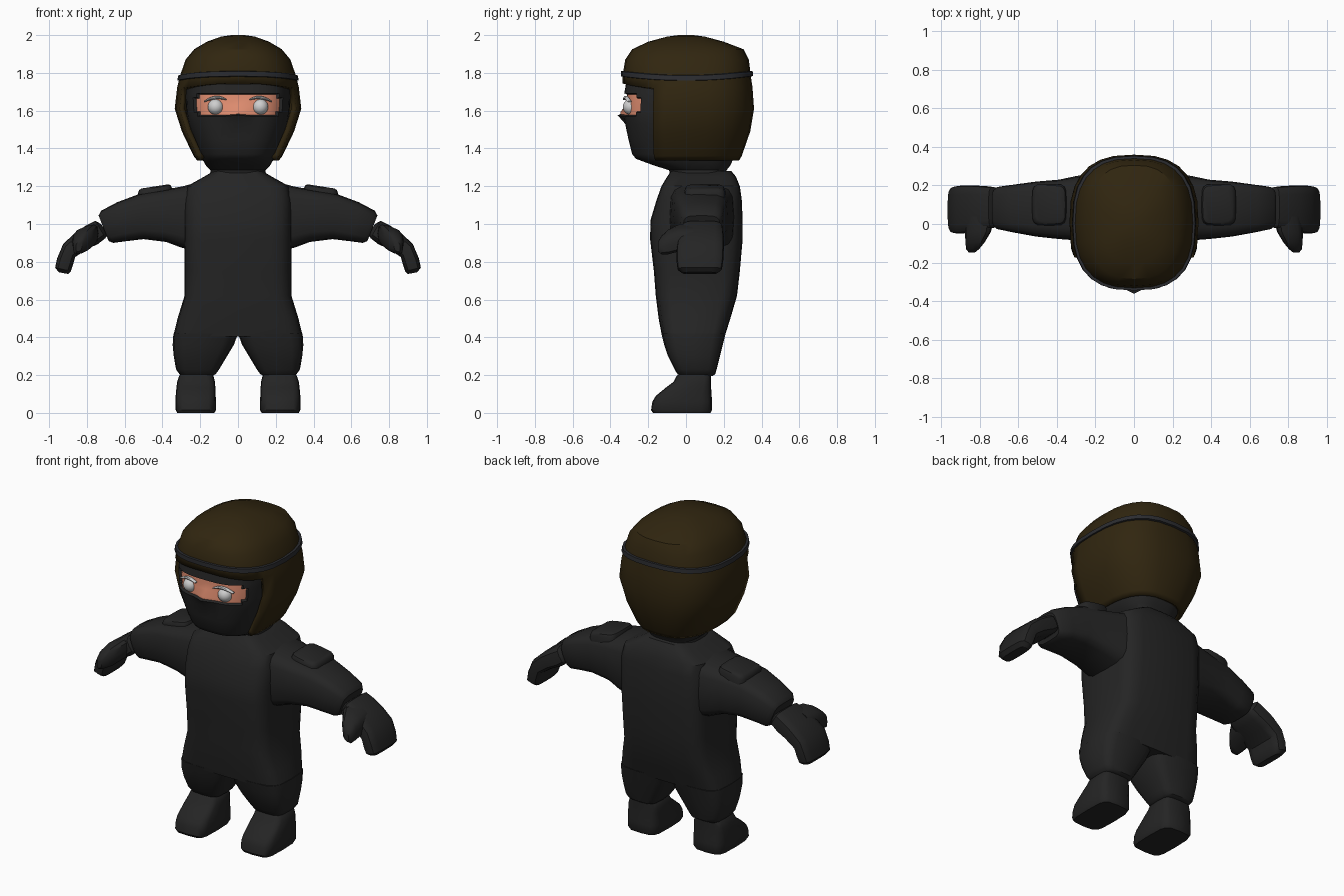
import bpy, bmesh, math
from mathutils import Vector


def material(name, rgb):
    m = bpy.data.materials.new(name)
    m.diffuse_color = (*rgb, 1)
    return m


BLACK = material("suit_black", (0.018, 0.018, 0.018))
BROWN = material("helmet_brown", (0.03, 0.019, 0.005))
BAND = material("strap_grey", (0.024, 0.025, 0.029))
SKIN = material("skin", (0.78, 0.28, 0.17))
WHITE = material("eye_white", (0.62, 0.62, 0.62))


def level(z, x0, x1, y0, y1):
    """Horizontal ring: centre and two half axes."""
    return (Vector(((x0 + x1) / 2, (y0 + y1) / 2, z)),
            Vector(((x1 - x0) / 2, 0, 0)), Vector((0, (y1 - y0) / 2, 0)))


def mid(z, w, y0, y1):
    return level(z, -w, w, y0, y1)


def slanted(xt, zt, xb, zb, y0, y1):
    """Upright limb ring through a top and a bottom point."""
    y = (y0 + y1) / 2
    t, b = Vector((xt, y, zt)), Vector((xb, y, zb))
    return (t + b) / 2, Vector((0, (y1 - y0) / 2, 0)), (t - b) / 2


def power(v, e):
    return math.copysign(abs(v) ** e, v) if abs(v) > 1e-6 else 0.0


def loft_mesh(rings, n, p, cap_start=True, cap_end=True):
    bm = bmesh.new()
    e = 2 / p
    loops = []
    for c, u, v in rings:
        loops.append([bm.verts.new(c + u * power(math.cos(a), e) + v * power(math.sin(a), e))
                      for a in (2 * math.pi * i / n for i in range(n))])
    for a, b in zip(loops, loops[1:]):
        for i in range(n):
            j = (i + 1) % n
            bm.faces.new((a[i], a[j], b[j], b[i]))
    if cap_start:
        bm.faces.new(loops[0][::-1])
    if cap_end:
        bm.faces.new(loops[-1])
    bmesh.ops.recalc_face_normals(bm, faces=bm.faces[:])
    return bm


def finish(name, bm, mats, mirror=False, angle=35):
    me = bpy.data.meshes.new(name)
    bm.to_mesh(me)
    bm.free()
    ob = bpy.data.objects.new(name, me)
    bpy.context.collection.objects.link(ob)
    for m in mats:
        me.materials.append(m)
    bpy.ops.object.select_all(action='DESELECT')
    ob.select_set(True)
    bpy.context.view_layer.objects.active = ob
    bpy.ops.object.shade_smooth_by_angle(angle=math.radians(angle))
    if mirror:
        ob.modifiers.new("mirror", 'MIRROR').use_mirror_merge = False
    return ob


def limb(name, rings, n=16, p=4, mat=BLACK):
    return finish(name, loft_mesh(rings, n, p), [mat], mirror=True)


# Torso
finish("torso", loft_mesh([
    mid(0.405, 0.343, -0.127, 0.205), mid(0.50, 0.32, -0.145, 0.235),
    mid(0.62, 0.283, -0.16, 0.27), mid(0.75, 0.283, -0.17, 0.285),
    mid(0.92, 0.285, -0.19, 0.30), mid(1.02, 0.285, -0.188, 0.30),
    mid(1.13, 0.285, -0.155, 0.295), mid(1.20, 0.27, -0.13, 0.285),
    mid(1.25, 0.18, -0.10, 0.265), mid(1.28, 0.13, -0.08, 0.24)], 20, 5), [BLACK])

# Trouser legs
limb("trouser_leg", [
    level(0.42, 0.0, 0.342, -0.13, 0.21), level(0.36, 0.022, 0.346, -0.115, 0.195),
    level(0.30, 0.058, 0.34, -0.095, 0.18), level(0.23, 0.10, 0.328, -0.06, 0.162),
    level(0.205, 0.118, 0.31, -0.045, 0.155), level(0.195, 0.135, 0.295, -0.03, 0.14)])

# Boots
limb("boot", [
    level(0.0, 0.125, 0.322, -0.175, 0.13), level(0.015, 0.117, 0.33, -0.185, 0.138),
    level(0.06, 0.117, 0.33, -0.178, 0.138), level(0.09, 0.118, 0.33, -0.16, 0.136),
    level(0.135, 0.12, 0.326, -0.105, 0.133), level(0.165, 0.122, 0.322, -0.065, 0.132),
    level(0.195, 0.13, 0.312, -0.05, 0.132), level(0.21, 0.145, 0.30, -0.03, 0.12)], p=4.5)

# Sleeves
limb("sleeve", [
    slanted(0.20, 1.225, 0.20, 0.85, -0.09, 0.26), slanted(0.29, 1.20, 0.30, 0.875, -0.085, 0.25),
    slanted(0.40, 1.18, 0.38, 0.905, -0.078, 0.23), slanted(0.52, 1.16, 0.50, 0.92, -0.065, 0.22),
    slanted(0.64, 1.115, 0.60, 0.908, -0.045, 0.205), slanted(0.725, 1.07, 0.66, 0.90, -0.03, 0.195),
    slanted(0.738, 1.045, 0.685, 0.91, -0.015, 0.18)])

# Shoulder pads
pad = []
for z, s in ((1.135, 1.0), (1.185, 1.0), (1.2, 0.93), (1.207, 0.8)):
    pad.append((Vector((0.44, 0.10, z - 0.008)), Vector((0.09 * s, 0, -0.014 * s)), Vector((0, 0.108 * s, 0))))
limb("shoulder_pad", pad, 16, 5)

# Gloves with thumbs
limb("glove", [
    slanted(0.725, 1.0, 0.69, 0.945, 0.01, 0.165), slanted(0.755, 1.017, 0.702, 0.925, -0.02, 0.192),
    slanted(0.80, 0.995, 0.74, 0.895, -0.03, 0.197), slanted(0.86, 0.955, 0.80, 0.866, -0.04, 0.20),
    slanted(0.925, 0.895, 0.862, 0.825, -0.05, 0.20), slanted(0.957, 0.82, 0.873, 0.785, -0.05, 0.197),
    slanted(0.968, 0.77, 0.885, 0.75, -0.045, 0.19), slanted(0.95, 0.745, 0.898, 0.735, -0.02, 0.165)])
limb("thumb", [(Vector((x, y, z)), Vector((a, 0, -0.35 * a)), Vector((0, 0, b))) for x, y, z, a, b in (
    (0.80, 0.04, 0.93, 0.07, 0.06), (0.81, -0.04, 0.925, 0.068, 0.062),
    (0.825, -0.095, 0.905, 0.05, 0.06), (0.838, -0.13, 0.888, 0.034, 0.045),
    (0.842, -0.148, 0.88, 0.016, 0.025))], 12, 3)

# Masked head with a sunken eye opening
bm = loft_mesh([
    mid(1.25, 0.15, -0.08, 0.21), mid(1.285, 0.145, -0.09, 0.215), mid(1.31, 0.17, -0.17, 0.235),
    mid(1.345, 0.19, -0.265, 0.25), mid(1.37, 0.20, -0.285, 0.26), mid(1.45, 0.235, -0.305, 0.28),
    mid(1.53, 0.262, -0.322, 0.30), mid(1.57, 0.27, -0.33, 0.31), mid(1.59, 0.272, -0.33, 0.31),
    mid(1.63, 0.275, -0.33, 0.31), mid(1.67, 0.277, -0.328, 0.31), mid(1.692, 0.277, -0.327, 0.31),
    mid(1.74, 0.275, -0.318, 0.31)], 48, 3)
for v in bm.verts:
    if abs(v.co.x) < 0.03 and v.co.y < 0 and 1.55 < v.co.z < 1.6:
        v.co.y -= 0.032
        v.co.z += 0.006
opening = []
for f in bm.faces:
    c = f.calc_center_median()
    if c.y < 0 and 1.575 < c.z < 1.69:
        if abs(c.x) < (0.23 if 1.59 < c.z < 1.672 else 0.212):
            opening.append(f)
bmesh.ops.inset_region(bm, faces=opening, thickness=0.006, depth=-0.016, use_even_offset=True)
for f in opening:
    f.material_index = 1
finish("masked_head", bm, [BLACK, SKIN], angle=40)

# Eyes
bm = bmesh.new()
bmesh.ops.create_uvsphere(bm, u_segments=20, v_segments=12, radius=0.042)
for v in bm.verts:
    v.co += Vector((0.118, -0.292, 1.62))
finish("eye", bm, [WHITE], mirror=True)

# Brows
brow = []
for i in range(7):
    t = i / 6
    x = 0.06 + 0.12 * t
    r = 0.003 + 0.006 * math.sin(math.pi * t)
    z = 1.648 + 0.022 * math.sin(math.pi * (0.15 + 0.85 * t))
    brow.append((Vector((x, -0.322 + 1.6 * (x - 0.06) ** 2, z)), Vector((0, 0.012, 0)), Vector((0, 0, r))))
limb("brow", brow, 8, 2, WHITE)

# Helmet shell, open at the face and underneath
bm = loft_mesh([
    mid(1.335, 0.215, -0.30, 0.28), mid(1.36, 0.235, -0.315, 0.295), mid(1.49, 0.297, -0.335, 0.34),
    mid(1.61, 0.335, -0.34, 0.36), mid(1.725, 0.322, -0.335, 0.352), mid(1.79, 0.305, -0.335, 0.342),
    mid(1.87, 0.278, -0.322, 0.333), mid(1.925, 0.232, -0.285, 0.305), mid(1.965, 0.165, -0.20, 0.20),
    mid(1.992, 0.09, -0.10, 0.10), mid(2.0, 0.035, -0.04, 0.04)], 28, 2.6, cap_start=False)
face_gap = [f for f in bm.faces
            if f.calc_center_median().z < 1.72 and f.calc_center_median().y < -0.17]
bmesh.ops.delete(bm, geom=face_gap, context='FACES')
for v in bm.verts:  # brim arches up in the middle
    if abs(v.co.z - 1.725) < 0.001 and v.co.y < -0.17:
        v.co.z += 0.02 - 0.3 * v.co.x ** 2
shell = finish("helmet", bm, [BROWN], angle=30)
solid = shell.modifiers.new("thickness", 'SOLIDIFY')
solid.thickness = 0.028
solid.offset = -1

# Goggle strap around the helmet
bm = loft_mesh([
    mid(1.757, 0.305, -0.325, 0.335), mid(1.76, 0.321, -0.345, 0.355),
    mid(1.786, 0.317, -0.345, 0.353), mid(1.79, 0.295, -0.325, 0.33)],
    28, 2.6, cap_start=False, cap_end=False)
for v in bm.verts:
    v.co.z += 0.022 * (v.co.y / 0.34) ** 2
finish("helmet_strap", bm, [BAND], angle=30)
